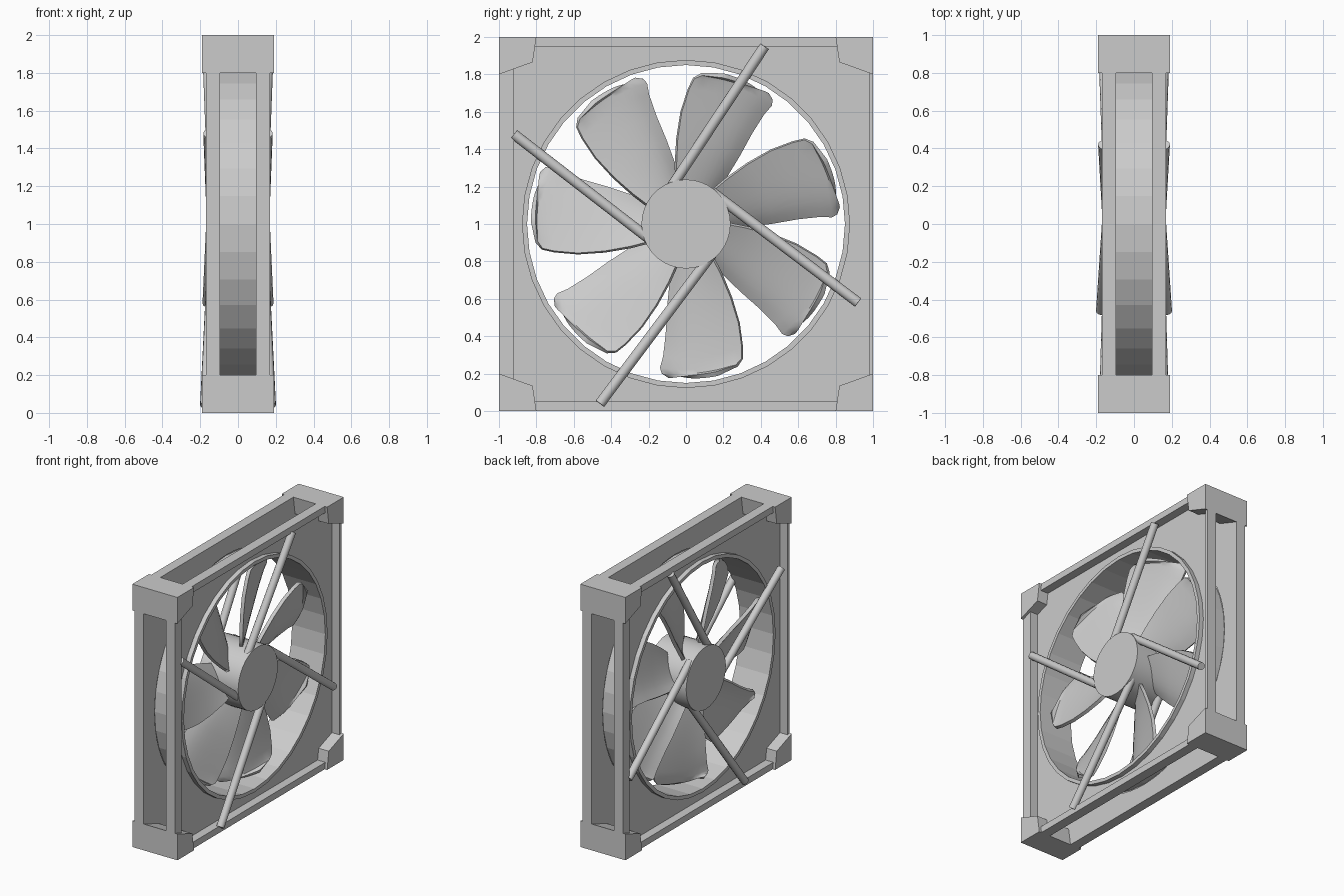
import bpy, bmesh
from math import cos, sin, radians, pi
from mathutils import Vector

cube = bpy.data.objects.get("Cube")
if cube:
    bpy.data.objects.remove(cube, do_unlink=True)

grey = bpy.data.materials.new("light_grey")
grey.use_nodes = True
COLOUR = (0.6, 0.6, 0.6, 1)
grey.diffuse_color = COLOUR
grey.node_tree.nodes["Principled BSDF"].inputs["Base Color"].default_value = COLOUR


def loft(name, loops, ring=False, caps=False, smooth=False, open_loops=False):
    """Skin a list of point loops; ring joins the last loop to the first."""
    bm = bmesh.new()
    rows = [[bm.verts.new(p) for p in loop] for loop in loops]
    n = len(rows[0])
    pairs = list(zip(rows, rows[1:])) + ([(rows[-1], rows[0])] if ring else [])
    for a, b in pairs:
        for i in range(n - 1 if open_loops else n):
            j = (i + 1) % n
            bm.faces.new((a[i], a[j], b[j], b[i]))
    if caps:
        bm.faces.new(rows[0])
        bm.faces.new(rows[-1])
    bmesh.ops.recalc_face_normals(bm, faces=bm.faces)
    for e in bm.edges:
        if e.is_boundary:
            e.smooth = False
    mesh = bpy.data.meshes.new(name)
    bm.to_mesh(mesh)
    bm.free()
    mesh.materials.append(grey)
    obj = bpy.data.objects.new(name, mesh)
    obj.location.z = 1
    bpy.context.collection.objects.link(obj)
    if smooth:
        bpy.ops.object.select_all(action="DESELECT")
        obj.select_set(True)
        bpy.context.view_layer.objects.active = obj
        bpy.ops.object.shade_smooth_by_angle(angle=radians(35))
    return obj


def circle(x, r, n=36):
    return [(x, r * cos(2 * pi * i / n), r * sin(2 * pi * i / n)) for i in range(n)]


def square(x, h, n=72):
    pts = []
    for _, c, s in circle(x, 1, n):
        k = h / max(abs(c), abs(s))
        pts.append((x, c * k, s * k))
    return pts


def rect(x, y0, y1, h):
    return [(x, y0, -h), (x, y1, -h), (x, y1, h), (x, y0, h)]


# Round air duct with a raised lip at each end
profile = [(-0.14, 0.85), (-0.14, 0.877), (-0.1, 0.877), (-0.1, 0.86),
           (0.1, 0.86), (0.1, 0.877), (0.14, 0.877), (0.14, 0.85)]
loft("duct_ring", [circle(x, r) for x, r in profile], ring=True)

# Face plates with a round hole, and the rims around them
for side, s in (("left", 1), ("right", -1)):
    a, b = 0.094 * s, 0.105 * s
    loft(side + "_plate", [square(a, 0.99), square(b, 0.99),
                           circle(b, 0.868, 72), circle(a, 0.868, 72)], ring=True)
    c, y0, y1 = 0.17 * s, -0.95 + 0.03 * s, 0.95 + 0.03 * s
    loft(side + "_rim", [rect(a, -1, 1, 1), rect(c, -1, 1, 1),
                         rect(c, y0, y1, 0.95), rect(a, y0, y1, 0.95)], ring=True)

# Solid corner blocks
corner = [(1, 0.8), (0.82, 0.865), (0.8, 1), (1, 1)]
for sy, back in ((-1, "front"), (1, "back")):
    for sz, top in ((-1, "bottom"), (1, "top")):
        loft(f"{back}_{top}_corner",
             [[(x, y * sy, z * sz) for y, z in corner] for x in (-0.19, 0.19)], caps=True)

# Hub
loft("hub", [circle(-0.168, 0.238), circle(0.168, 0.238)], caps=True, smooth=True)

# Round struts on both sides, from the rim into the hub
struts = [((0.156, -0.92, 0.48), (0.133, -0.17, -0.1)),
          ((0.162, 0.42, 0.95), (0.133, -0.09, 0.18)),
          ((0.16, 0.92, -0.42), (0.133, 0.14, 0.17)),
          ((0.173, -0.46, -0.96), (0.133, 0.14, -0.16))]
for side, s in (("left", 1), ("right", -1)):
    for k, ends in enumerate(struts):
        p, q = [Vector((e[0] * s, e[1], e[2])) for e in ends]
        turn = (q - p).to_track_quat("Z", "Y")
        disc = [Vector((y, z, 0)) for _, y, z in circle(0, 0.028, 12)]
        loft(f"{side}_strut_{k + 1}", [[turn @ v + end for v in disc] for end in (p, q)],
             caps=True, smooth=True)

# Seven pitched blades: radius, trailing angle, leading angle
outline = [(0.2, -23, 35), (0.32, -20, 30), (0.46, -17.5, 26), (0.6, -15.5, 22.5),
           (0.72, -15, 19), (0.78, -15.5, 17), (0.805, -14.5, 14), (0.818, -12, 6)]
COLS = 10
for k in range(7):
    middle = 70 + k * 360 / 7
    rows = []
    for r, lo, hi in outline:
        row = []
        for i in range(COLS + 1):
            t = i / COLS
            ang = radians(middle + lo + (hi - lo) * t)
            # gentle pitch with a curled trailing edge
            x = -0.06 + 0.125 * t - 0.03 * (1 - t) ** 6
            row.append((x, r * cos(ang), r * sin(ang)))
        rows.append(row)
    blade = loft(f"blade_{k + 1}", rows, smooth=True, open_loops=True)
    mod = blade.modifiers.new("thickness", "SOLIDIFY")
    mod.thickness = 0.025
    mod.offset = 0
